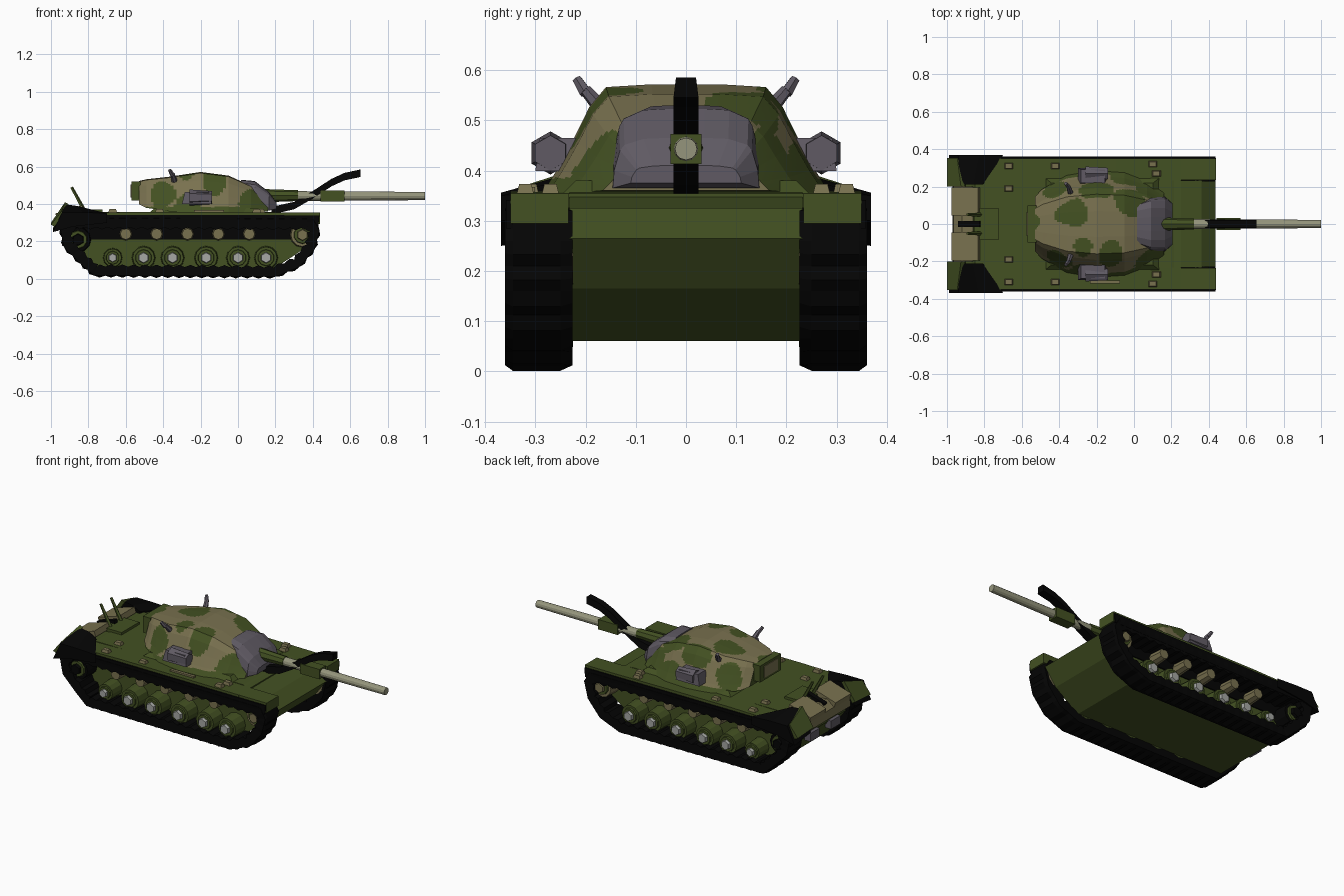
import bpy
import bmesh
import math
from mathutils import Vector, Matrix

cube = bpy.data.objects.get("Cube")
if cube:
    bpy.data.objects.remove(cube, do_unlink=True)


def material(name, *rgb):
    mat = bpy.data.materials.new(name)
    mat.use_nodes = True
    colour = (*rgb, 1)
    mat.diffuse_color = colour
    mat.node_tree.nodes["Principled BSDF"].inputs["Base Color"].default_value = colour
    return mat


GREEN = material("olive green", .056, .082, .016)
TAN = material("camouflage tan", .19, .165, .078)
BARREL = material("pale barrel", .3, .3, .2)
GREY = material("purple grey", .115, .102, .125)
BLACK = material("track black", .0015, .0015, .0015)
STEEL = material("hub steel", .38, .39, .37)


def finish(bm, name, *mats):
    """Turn a bmesh into a flat shaded object."""
    bmesh.ops.recalc_face_normals(bm, faces=bm.faces)
    mesh = bpy.data.meshes.new(name)
    bm.to_mesh(mesh)
    bm.free()
    for mat in mats:
        mesh.materials.append(mat)
    obj = bpy.data.objects.new(name, mesh)
    bpy.context.collection.objects.link(obj)
    return obj


def skin(bm, rings, closed=False):
    """Bridge rings of points, capping the ends unless the rings form a loop."""
    rows = [[bm.verts.new(p) for p in ring] for ring in rings]
    pairs = list(zip(rows, rows[1:]))
    if closed:
        pairs.append((rows[-1], rows[0]))
    else:
        bm.faces.new(rows[0])
        bm.faces.new(rows[-1])
    for a, b in pairs:
        for i in range(len(a)):
            j = (i + 1) % len(a)
            bm.faces.new((a[i], a[j], b[j], b[i]))


def prism(name, profile, y0, y1, mat, end=None):
    """Extrude a side profile across the width, optionally into another profile."""
    bm = bmesh.new()
    skin(bm, [[(x, y, z) for x, z in shape] for y, shape in ((y0, profile), (y1, end or profile))])
    return finish(bm, name, mat)


def box(name, centre, size, mat, tilt=0, taper=1):
    bm = bmesh.new()
    bmesh.ops.create_cube(bm, size=1)
    for v in bm.verts:
        if v.co.z > 0:
            v.co.x *= taper
            v.co.y *= taper
    m = Matrix.Translation(centre) @ Matrix.Rotation(tilt, 4, 'Y') @ Matrix.Diagonal((*size, 1))
    bm.transform(m)
    return finish(bm, name, mat)


def rod(name, start, end, r0, r1, mat, sides=10):
    """Cylinder or cone between two points."""
    a, b = Vector(start), Vector(end)
    bm = bmesh.new()
    bmesh.ops.create_cone(bm, cap_ends=True, segments=sides, radius1=r0, radius2=r1, depth=(b - a).length)
    turn = (b - a).to_track_quat('Z', 'Y').to_matrix().to_4x4()
    bm.transform(Matrix.Translation((a + b) / 2) @ turn)
    return finish(bm, name, mat)


# Armour cross-sections as fractions of half width and height
SLOPED = [(1.04, 0), (.93, .22), (.81, .5), (.7, .78), (.58, .96), (.25, .985)]
PLATE = [(1, 0), (.98, .35), (.9, .75), (.84, .86), (.58, .98), (.25, 1)]


def dome(name, section, stations, *mats, rule=None):
    rings = []
    for x, w, low, high in stations:
        half = [(w * u, low + (high - low) * v) for u, v in section]
        outline = half + [(-y, z) for y, z in reversed(half)]
        rings.append([(x, y, z) for y, z in outline])
    bm = bmesh.new()
    skin(bm, rings)
    if rule:
        bmesh.ops.subdivide_edges(bm, edges=bm.edges, cuts=9, use_grid_fill=True)
        for f in bm.faces:
            f.material_index = rule(f.calc_center_median())
    return finish(bm, name, *mats)


# Hull and deck
prism("lower_hull", [(-.9, .32), (-.92, .22), (-.8, .06), (.2, .06), (.36, .165),
                     (.435, .265), (.36, .325), (.2, .357), (-.8, .357)], -.232, .232, GREEN)
prism("deck", [(-.88, .32), (-.85, .352), (-.55, .358), (-.1, .357), (.25, .354), (.25, .325)],
      -.35, .35, GREEN)
box("engine_hatch", (-.79, 0, .362), (.13, .17, .02), GREEN)
box("turret_ring", (-.17, 0, .365), (.62, .5, .03), GREEN, taper=.88)

# Camouflaged turret
BLOBS = [(-.33, .06, .55, .08), (-.42, .2, .45, .08), (-.2, .2, .53, .08), (-.4, -.2, .46, .08),
         (-.13, -.17, .52, .08), (-.02, .12, .54, .08), (-.27, -.13, .55, .05), (-.27, -.26, .39, .07),
         (-.05, .25, .41, .07), (-.54, 0, .48, .07), (.1, -.18, .39, .1), (.1, .18, .39, .1)]


def camouflage(p):
    wave = .01 * math.sin(p.x * 40) + .008 * math.sin(p.y * 45)
    blob = any((p - Vector(b[:3])).length < b[3] + wave for b in BLOBS)
    return 0 if blob or p.z < .385 else 1


dome("turret", SLOPED, [(-.53, .14, .4, .525), (-.49, .18, .38, .535), (-.36, .25, .36, .55),
                        (-.2, .275, .355, .575), (-.05, .265, .355, .555), (.07, .22, .355, .5),
                        (.16, .16, .36, .44)], GREEN, TAN, rule=camouflage)
box("bustle_rack", (-.545, 0, .47), (.05, .2, .1), GREEN)
box("bustle_panel", (-.571, 0, .47), (.006, .13, .07), TAN)
dome("mantlet", PLATE, [(.015, .12, .42, .53), (.09, .148, .38, .523), (.165, .146, .365, .465),
                        (.205, .11, .375, .41)], GREY)

# Gun
rod("gun_sleeve", (.12, 0, .445), (.32, 0, .445), .036, .029, GREEN, 8)
rod("gun_barrel", (.3, 0, .443), (1, 0, .443), .026, .022, BARREL, 12)
box("bore_evacuator", (.505, 0, .443), (.13, .062, .06), GREEN)
TRAVEL_LOCK = [(.18, .365), (.3, .392), (.4, .45), (.5, .515), (.57, .547), (.655, .565)]
bm = bmesh.new()
skin(bm, [[(x, y, z + d) for y, d in ((-.025, -.02), (.025, -.02), (.02, .02), (-.02, .02))]
          for x, z in TRAVEL_LOCK])
finish(bm, "travel_lock", BLACK)

# Track outline, resampled into even links
OUTLINE = [(-.95, .27), (-.93, .17), (-.84, .08), (-.77, .018), (.2, .012), (.33, .065),
           (.41, .16), (.435, .26), (.4, .32), (-.88, .325)]


def links(step):
    points = []
    for a, b in zip(OUTLINE, OUTLINE[1:] + OUTLINE[:1]):
        a, b = Vector(a), Vector(b)
        n = max(2, 2 * round((b - a).length / step / 2))
        points += [a.lerp(b, i / n) for i in range(n)]
    return points


def track(name, s):
    pts = links(.03)
    rings = []
    for i, p in enumerate(pts):
        along = (pts[(i + 1) % len(pts)] - pts[i - 1]).normalized()
        out = Vector((along.y, -along.x))
        o = p + out * (.011 * (i % 2))
        q = p - out * (.048 + .012 * (i % 2))
        rings.append([(o.x, s * .25, o.y), (o.x, s * .345, o.y), (p.x, s * .36, p.y),
                      (q.x, s * .355, q.y), (q.x, s * .226, q.y), (p.x, s * .226, p.y)])
    bm = bmesh.new()
    skin(bm, rings, closed=True)
    finish(bm, name, BLACK)


def wheel(name, s, x, z, r, rim, hub):
    rod(name + "_rim", (x, s * .225, z), (x, s * .32, z), r, r * .92, rim, 12)
    rod(name + "_dish", (x, s * .315, z), (x, s * .33, z), r * .72, r * .66, GREEN, 10)
    rod(name + "_hub", (x, s * .32, z), (x, s * .348, z), r * .5, r * .42, hub, 6)


for side, s in (("left", 1), ("right", -1)):
    track(side + "_track", s)

    # Running gear
    for i, x in enumerate((-.67, -.505, -.35, -.17, 0, .15)):
        wheel(f"{side}_road_wheel_{i}", s, x, .113, .064 if i else .052, GREEN, STEEL)
    for i in range(5):
        x = -.6 + i * .165
        rod(f"{side}_return_roller_{i}", (x, s * .22, .24), (x, s * .325, .24), .036, .03, TAN, 8)
    prism(side + "_track_guide", [(-.87, .21), (.3, .21), (.38, .3), (-.9, .3)],
          s * .22, s * .24, BLACK)
    wheel(side + "_idler", s, .345, .235, .068, TAN, TAN)
    wheel(side + "_sprocket", s, -.855, .21, .07, BLACK, BLACK)

    # Fenders
    prism(side + "_skirt", [(-.9, .275), (.43, .285), (.435, .34), (-.88, .342)],
          s * .345, s * .358, BLACK)
    box(side + "_front_fender", (.335, s * .292, .324), (.205, .115, .06), GREEN)
    prism(side + "_rear_fender",
          [(-.99, .25), (-.88, .28), (-.7, .3), (-.7, .35), (-.83, .356), (-.94, .356)],
          s * .368, s * .21, BLACK,
          [(-.99, .27), (-.88, .31), (-.8, .32), (-.81, .365), (-.86, .39), (-.93, .4)])
    prism(side + "_mud_flap", [(-1, .29), (-.98, .28), (-.925, .35), (-.945, .36)],
          s * .352, s * .2, GREEN, [(-1, .3), (-.98, .29), (-.905, .4), (-.925, .41)])
    rod(side + "_rear_spike", (-.82, s * .05, .36), (-.89, s * .05, .49), .012, .008, GREEN, 5)

    # Turret fittings
    box(side + "_sight_box", (-.22, s * .255, .432), (.16, .09, .065), GREY, taper=.8)
    rod(side + "_sight_lens", (-.26, s * .27, .435), (-.14, s * .27, .435), .043, .035, GREY, 6)
    rod(side + "_hook_base", (-.34, s * .17, .525), (-.35, s * .2, .56), .016, .012, GREY, 6)
    rod(side + "_hook_tip", (-.35, s * .2, .555), (-.365, s * .217, .582), .013, .01, GREY, 6)

    # Deck fittings
    for i, (x, y) in enumerate(((-.67, .31), (-.67, .19), (-.42, .31), (.1, .32), (.12, .27))):
        box(f"{side}_deck_fitting_{i}", (x, s * y, .362), (.05, .035, .022), TAN, taper=.7)
    box(side + "_stowage", (-.9, s * .12, .355), (.15, .15, .035), TAN, tilt=-.3)
    box(side + "_exhaust", (-.92, s * .1, .2), (.04, .09, .05), GREY)

# Curved rear panel and tool bar
prism("rear_panel", [(-.97, .27), (-.9, .24), (-.86, .35), (-.92, .36), (-.965, .32)], -.2, .2, TAN)
box("rear_strap", (-.88, 0, .36), (.12, .03, .03), BLACK, tilt=-.3)
box("tool_bar", (-.155, -.31, .36), (.16, .018, .015), TAN)
